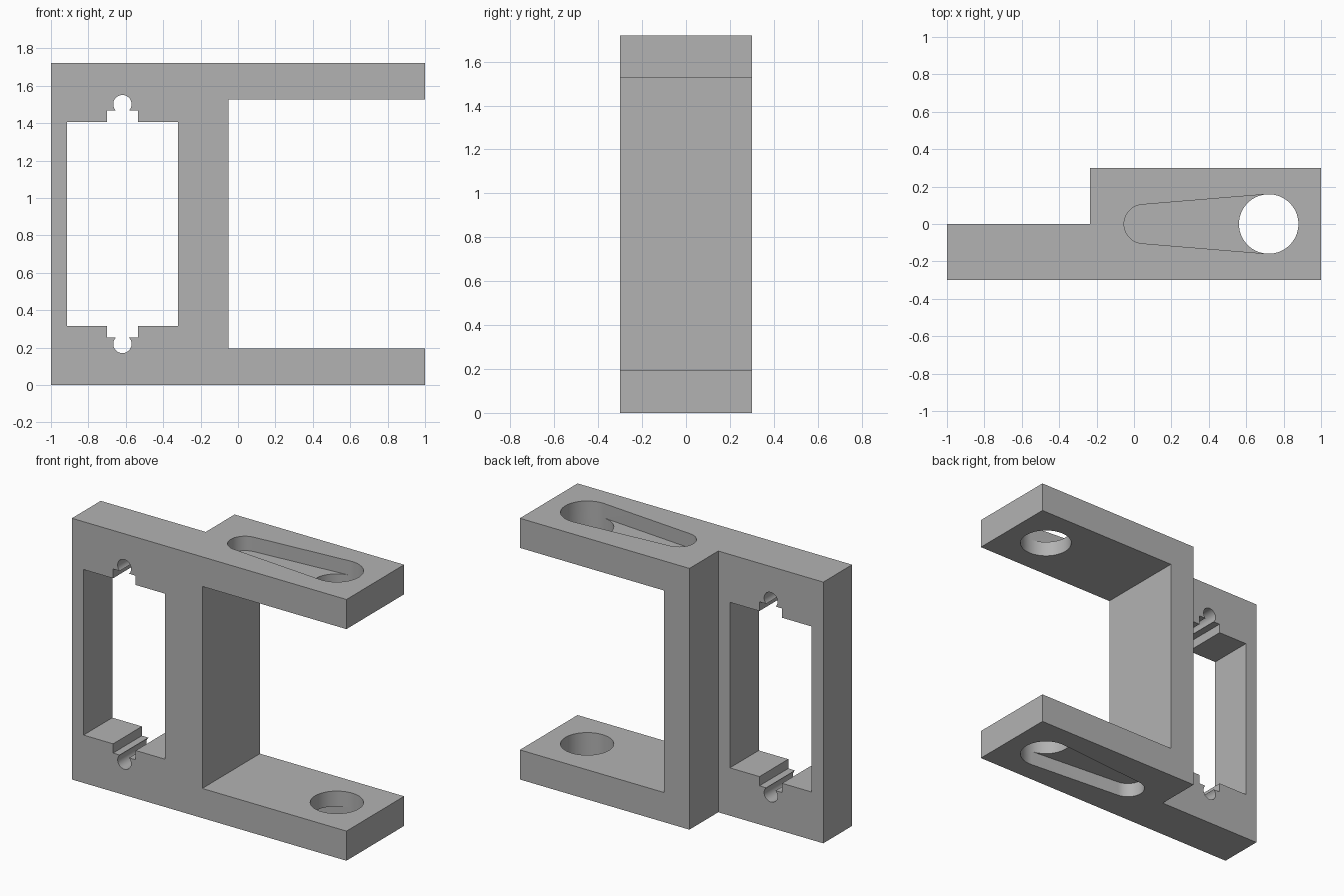
import bpy, bmesh, math
from mathutils import Matrix, Vector

if "Cube" in bpy.data.objects:
    bpy.data.objects.remove(bpy.data.objects["Cube"], do_unlink=True)

H = 1.72         # overall height
ARM = 0.195      # arm thickness
DEPTH = 0.3      # half depth
SLOT = 0.095     # slot recess depth

grey = bpy.data.materials.new("plain grey")
grey.use_nodes = True
grey.diffuse_color = (0.45, 0.45, 0.45, 1)
grey.node_tree.nodes["Principled BSDF"].inputs["Base Color"].default_value = grey.diffuse_color


def prism(name, outline, start, length):
    """Extrude a list of 3D points, moved to start, along length."""
    bm = bmesh.new()
    face = bm.faces.new([bm.verts.new(Vector(p) + Vector(start)) for p in outline])
    new = bmesh.ops.extrude_face_region(bm, geom=[face])["geom"]
    bmesh.ops.translate(bm, vec=length, verts=[v for v in new if isinstance(v, bmesh.types.BMVert)])
    bmesh.ops.recalc_face_normals(bm, faces=bm.faces)
    mesh = bpy.data.meshes.new(name)
    bm.to_mesh(mesh)
    bm.free()
    mesh.materials.append(grey)
    ob = bpy.data.objects.new(name, mesh)
    bpy.context.collection.objects.link(ob)
    return ob


def arc(cx, cy, r, a0, a1, n):
    return [(cx + r * math.cos(a0 + (a1 - a0) * i / n),
             cy + r * math.sin(a0 + (a1 - a0) * i / n)) for i in range(n + 1)]


def xz(points):
    return [(x, 0, z) for x, z in points]


def xy(points):
    return [(x, y, 0) for x, y in points]


def rect(x0, x1, z0, z1):
    return [(x0, z0), (x1, z0), (x1, z1), (x0, z1)]


def cut(body, cutter):
    cutter.hide_render = True
    mod = body.modifiers.new("cut", 'BOOLEAN')
    mod.operation, mod.solver, mod.object = 'DIFFERENCE', 'EXACT', cutter
    bpy.ops.object.modifier_apply(modifier=mod.name)
    bpy.data.objects.remove(cutter, do_unlink=True)


# C-shaped bracket body
outline = [(-1, 0), (1, 0), (1, ARM), (-0.05, ARM),
           (-0.05, H - ARM), (1, H - ARM), (1, H), (-1, H)]
body = prism("bracket_body", xz(outline), (0, -DEPTH, 0), (0, 2 * DEPTH, 0))
bpy.ops.object.select_all(action='DESELECT')
body.select_set(True)
bpy.context.view_layer.objects.active = body

# Thin the window plate from behind
cut(body, prism("back_step", xz(rect(-1.2, -0.235, -0.2, H + 0.2)), (0, 0, 0), (0, 1, 0)))

# Window, its notches and the round keyholes
through = ((0, -0.5, 0), (0, 1, 0))
cut(body, prism("window", xz(rect(-0.915, -0.32, 0.315, H - 0.315)), *through))
cut(body, prism("notches", xz(rect(-0.7, -0.535, 0.254, H - 0.254)), *through))
for z in (0.219, H - 0.219):
    cut(body, prism("keyhole", xz(arc(-0.618, z, 0.049, 0, math.tau, 40)[:-1]), *through))

# Tapered recesses on the outer arm faces
big_x, big_r, small_x, small_r = 0.72, 0.159, 0.051, 0.104
tangent = math.acos((big_r - small_r) / (big_x - small_x))
start = math.pi - tangent
slot = (arc(big_x, 0, big_r, -start, start, 40)
        + arc(small_x, 0, small_r, start, math.tau - start, 28))
for z in (H - SLOT, SLOT - 0.5):
    cut(body, prism("tapered_slot", xy(slot), (0, 0, z), (0, 0, 0.5)))

# Round hole through both arms
hole = slot[:41] + arc(big_x, 0, big_r, start, math.tau - start, 24)[1:-1]
cut(body, prism("arm_hole", xy(hole), (0, 0, -0.2), (0, 0, H + 0.4)))

bpy.ops.object.shade_smooth_by_angle(angle=math.radians(30))
